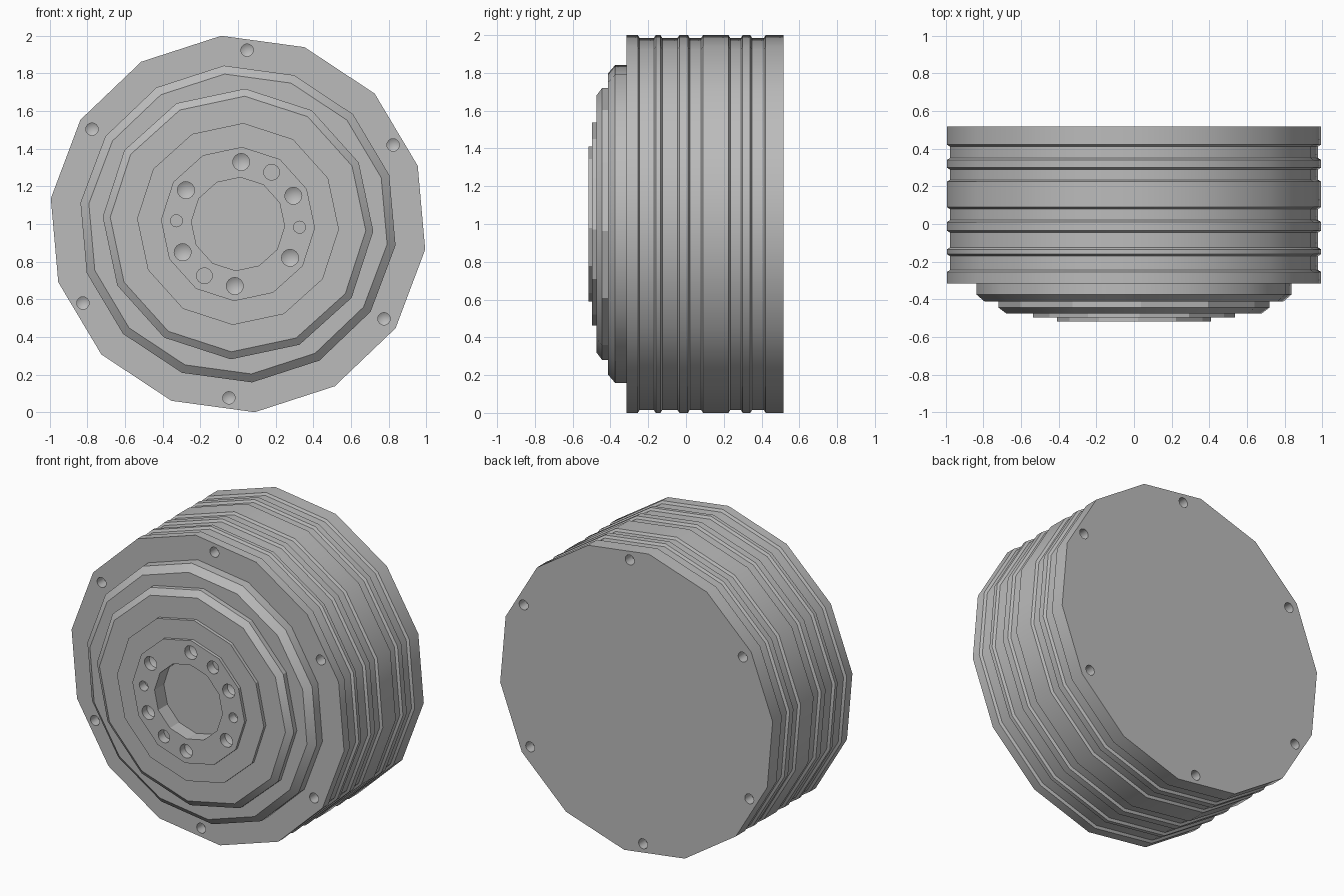
import bpy, bmesh, math
from math import cos, sin, radians

if "Cube" in bpy.data.objects:
    bpy.data.objects.remove(bpy.data.objects["Cube"], do_unlink=True)

# Single grey metal
metal = bpy.data.materials.new("grey_metal")
metal.use_nodes = True
GREY = (0.5, 0.5, 0.5, 1)
metal.diffuse_color = GREY
metal.node_tree.nodes["Principled BSDF"].inputs["Base Color"].default_value = GREY


def lathe(name, profile, sides, phase, cx=0, cz=1):
    """Turn (radius, y) points about a y-directed axis; radius 0 makes a tip."""
    bm = bmesh.new()
    rings = []
    for r, y in profile:
        if r == 0:
            rings.append([bm.verts.new((cx, y, cz))])
            continue
        angles = [radians(phase + 360 * i / sides) for i in range(sides)]
        rings.append([bm.verts.new((cx + r * cos(a), y, cz + r * sin(a))) for a in angles])
    for a, b in zip(rings, rings[1:]):
        for i in range(sides):
            j = (i + 1) % sides
            if len(b) == 1:
                bm.faces.new((a[i], a[j], b[0]))
            else:
                bm.faces.new((a[i], a[j], b[j], b[i]))
    for ring in (rings[0], rings[-1]):
        if len(ring) > 1:
            bm.faces.new(ring)
    bmesh.ops.recalc_face_normals(bm, faces=bm.faces)
    mesh = bpy.data.meshes.new(name)
    bm.to_mesh(mesh)
    bm.free()
    mesh.materials.append(metal)
    obj = bpy.data.objects.new(name, mesh)
    bpy.context.collection.objects.link(obj)
    return obj


def activate(obj):
    bpy.ops.object.select_all(action='DESELECT')
    obj.select_set(True)
    bpy.context.view_layer.objects.active = obj


def drill(target, ring_radius, angle, size, face_y, inward, depth, pointed):
    """Cut one blind hole, flat-bottomed or with a conical tip."""
    a = radians(angle)
    profile = [(size, face_y - inward * 0.03), (size, face_y + inward * depth)]
    if pointed:
        profile.append((0, face_y + inward * (depth + size * 0.6)))
    cutter = lathe("hole_cutter", profile, 16, 0,
                   ring_radius * cos(a), 1 + ring_radius * sin(a))
    cutter.hide_render = True
    activate(target)
    mod = target.modifiers.new("hole", 'BOOLEAN')
    mod.operation, mod.solver, mod.object = 'DIFFERENCE', 'EXACT', cutter
    bpy.ops.object.modifier_apply(modifier=mod.name)
    bpy.data.objects.remove(cutter, do_unlink=True)


# Grooved drum
R, FRONT, BACK, DEEP, SLOPE = 1.004, -0.315, 0.517, 0.016, 0.01
profile = [(R, FRONT)]
for start, end in ((-0.255, -0.16), (-0.135, -0.035), (0.01, 0.09), (0.225, 0.3), (0.34, 0.422)):
    profile += [(R, start), (R - DEEP, start + SLOPE), (R - DEEP, end - SLOPE), (R, end)]
profile.append((R, BACK))
drum = lathe("drum", profile, 14, 95.1)

# Screw holes on both faces of the drum
for i in range(6):
    for face_y, inward in ((FRONT, 1), (BACK, -1)):
        drill(drum, 0.925, 87 + 60 * i, 0.033, face_y, inward, 0.07, True)

# Chamfered front step
step = lathe("front_step", [(0.845, -0.3), (0.845, -0.375), (0.80, -0.413)], 14, 95.1)

# Stepped hub with central recess
hub = lathe("hub", [(0.72, -0.40), (0.72, -0.445), (0.68, -0.475), (0.537, -0.475),
                    (0.537, -0.497), (0.41, -0.497), (0.41, -0.517), (0.248, -0.517),
                    (0.248, -0.42)], 12, 87)

# Hub holes: six pointed bolt holes and four flat dowel holes
for i in range(6):
    drill(hub, 0.33, 87 + 60 * i, 0.045, -0.517, 1, 0.05, True)
for angle, size in ((57, 0.042), (-3, 0.032), (237, 0.042), (177, 0.032)):
    drill(hub, 0.328, angle, size, -0.517, 1, 0.06, False)

# Smooth shading with crisp edges
for obj in (drum, step, hub):
    activate(obj)
    bpy.ops.object.shade_smooth_by_angle(angle=radians(28))
